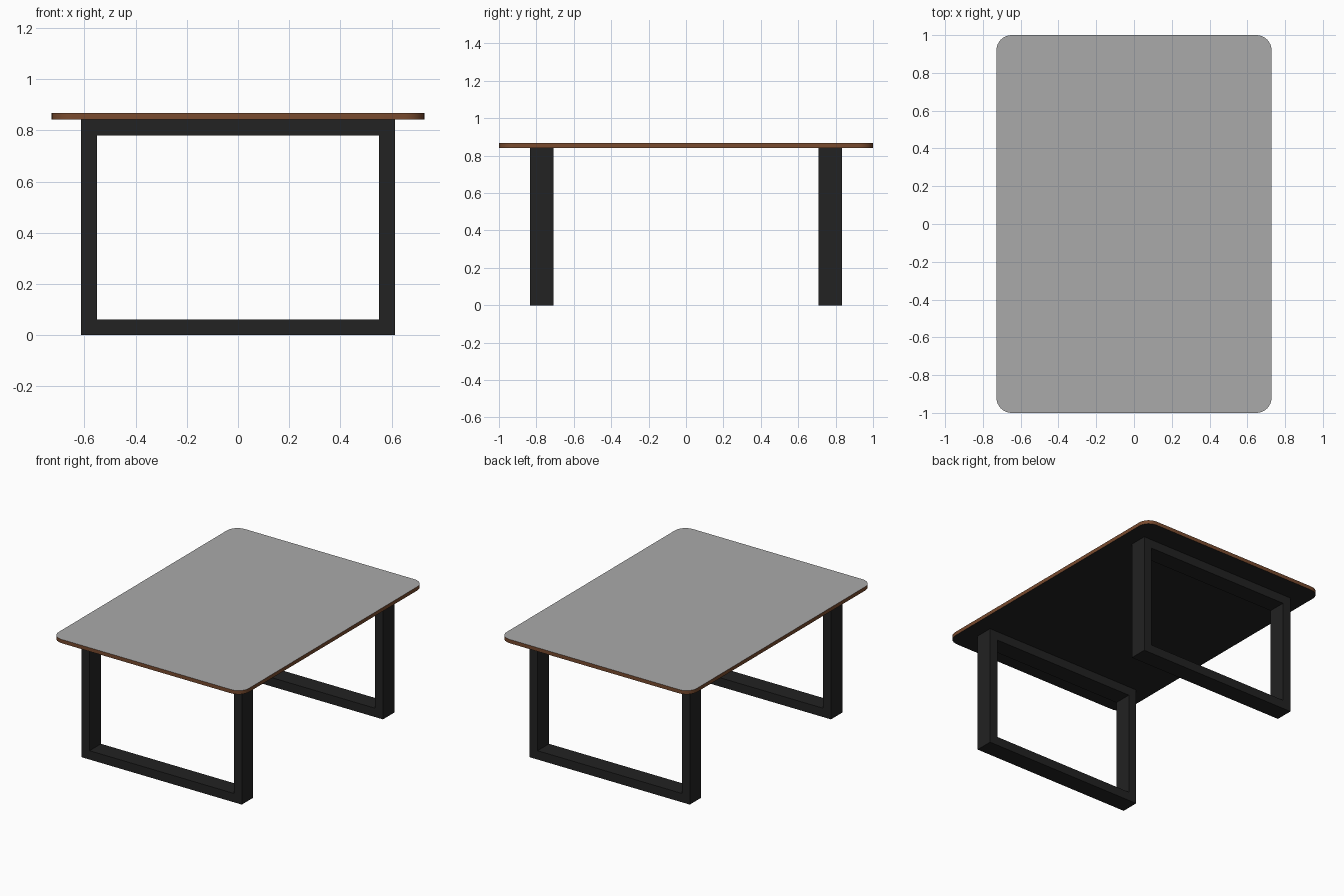
import bpy, bmesh, math

if "Cube" in bpy.data.objects:
    bpy.data.objects.remove(bpy.data.objects["Cube"])

HALF_W, HALF_L = 0.728, 1.0        # tabletop half sizes
Z_UNDER, Z_TOP = 0.842, 0.868
RADIUS, STEPS = 0.08, 8            # tabletop corners


def material(name, color):
    mat = bpy.data.materials.new(name)
    mat.diffuse_color = (*color, 1)
    mat.use_nodes = True
    mat.node_tree.nodes["Principled BSDF"].inputs["Base Color"].default_value = mat.diffuse_color
    return mat


def make_object(name, bm, mats):
    bmesh.ops.recalc_face_normals(bm, faces=bm.faces[:])
    mesh = bpy.data.meshes.new(name)
    bm.to_mesh(mesh)
    bm.free()
    for mat in mats:
        mesh.materials.append(mat)
    obj = bpy.data.objects.new(name, mesh)
    bpy.context.collection.objects.link(obj)
    return obj


def extrude(bm, faces, vec):
    new = bmesh.ops.extrude_face_region(bm, geom=faces)["geom"]
    verts = [g for g in new if isinstance(g, bmesh.types.BMVert)]
    bmesh.ops.translate(bm, verts=verts, vec=vec)


black = material("black_metal", (0.016, 0.016, 0.016))
brown = material("brown_edge", (0.19, 0.07, 0.028))
grey = material("grey_surface", (0.4, 0.4, 0.4))

# Tabletop: rounded rectangle, grey above, brown rim, black beneath
bm = bmesh.new()
outline = []
for i, (sx, sy) in enumerate([(1, 1), (-1, 1), (-1, -1), (1, -1)]):
    for k in range(STEPS + 1):
        a = math.pi / 2 * (i + k / STEPS)
        outline.append(bm.verts.new((sx * (HALF_W - RADIUS) + RADIUS * math.cos(a),
                                     sy * (HALF_L - RADIUS) + RADIUS * math.sin(a),
                                     Z_UNDER)))
extrude(bm, [bm.faces.new(outline)], (0, 0, Z_TOP - Z_UNDER))
bm.normal_update()
for f in bm.faces:
    z = f.calc_center_median().z
    if len(f.verts) == 4:
        f.material_index = 1
        f.smooth = True
    else:
        f.material_index = 0 if z > (Z_TOP + Z_UNDER) / 2 else 2
top = make_object("tabletop", bm, [grey, brown, black])
bpy.context.view_layer.objects.active = top
top.select_set(True)
bpy.ops.object.shade_smooth_by_angle(angle=math.radians(30))

# Leg frames: a closed rectangular loop of flat bar, mirrored front to back
BAR, OUT = 0.061, 0.613
Y_OUT, Y_IN = -0.834, -0.709
bm = bmesh.new()


def rectangle(x, z0, z1):
    return [bm.verts.new((px, Y_OUT, pz))
            for px, pz in [(-x, z0), (x, z0), (x, z1), (-x, z1)]]


outer = rectangle(OUT, 0, Z_UNDER)
inner = rectangle(OUT - BAR, BAR, Z_UNDER - BAR)
ring = [bm.faces.new((outer[i], outer[(i + 1) % 4], inner[(i + 1) % 4], inner[i]))
        for i in range(4)]
extrude(bm, ring, (0, Y_IN - Y_OUT, 0))
legs = make_object("leg_frames", bm, [black])
mirror = legs.modifiers.new("Mirror", "MIRROR")
mirror.use_axis = (False, True, False)
